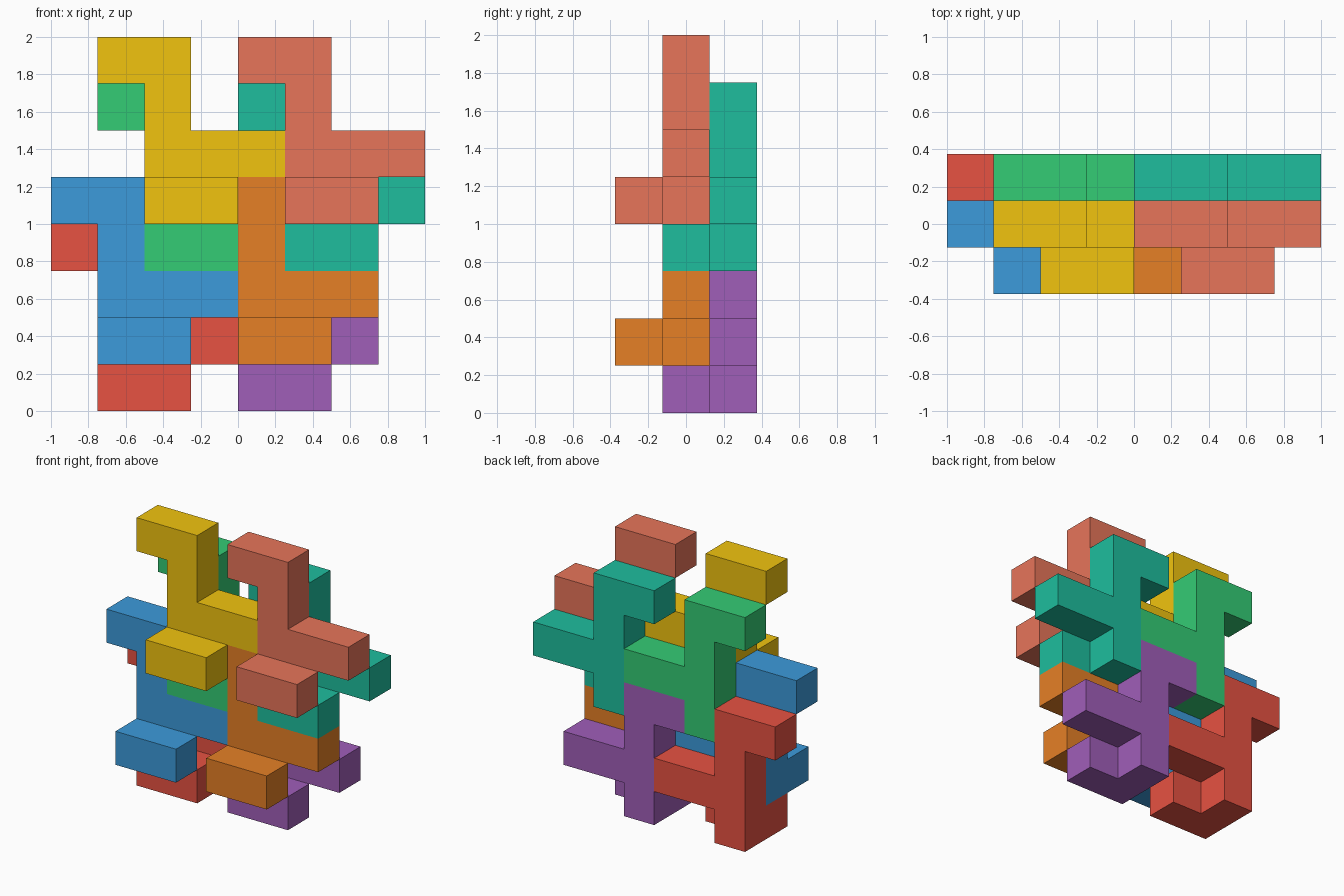
import bpy, bmesh
from mathutils import Color, Vector

if "Cube" in bpy.data.objects:
    bpy.data.objects.remove(bpy.data.objects["Cube"])

U = 0.25  # edge length of one cube cell

# One puzzle piece as (column, layer, row): a flat S-like body plus a two-cell foot one layer forward
BODY = [(0, 3), (1, 3), (1, 2), (1, 1), (2, 1), (3, 1), (1, 0)]
FOOT = [(1, 0), (2, 0)]
CELLS = {(c, 0, r) for c, r in BODY} | {(c, -1, r) for c, r in FOOT}


def piece_mesh(name):
    """Closed skin around the cells, with coplanar squares merged."""
    bm = bmesh.new()
    for cell in CELLS:
        centre = Vector(cell) + Vector((0.5, 0.5, 0.5))
        for axis in range(3):
            for sign in (1, -1):
                n = Vector((0, 0, 0))
                n[axis] = sign
                if tuple(int(c + d) for c, d in zip(cell, n)) in CELLS:
                    continue
                u = Vector((0, 0, 0))
                u[(axis + 1) % 3] = 0.5
                v = n.cross(u)
                mid = centre + n * 0.5
                bm.faces.new([bm.verts.new((mid + a * u + b * v) * U)
                              for a, b in ((-1, -1), (1, -1), (1, 1), (-1, 1))])
    bmesh.ops.remove_doubles(bm, verts=bm.verts[:], dist=0.001)
    bmesh.ops.dissolve_limit(bm, angle_limit=0.01, verts=bm.verts[:], edges=bm.edges[:])
    mesh = bpy.data.meshes.new(name)
    bm.to_mesh(mesh)
    bm.free()
    return mesh


def add_piece(name, column, layer, row, rgb):
    mesh = piece_mesh(name)
    mat = bpy.data.materials.new(name + "_paint")
    linear = Color([c / 255 for c in rgb]).from_srgb_to_scene_linear()
    mat.diffuse_color = (*linear, 1)
    mat.use_nodes = True
    mat.node_tree.nodes["Principled BSDF"].inputs["Base Color"].default_value = mat.diffuse_color
    mesh.materials.append(mat)
    ob = bpy.data.objects.new(name, mesh)
    ob.location = ((column - 4) * U, (layer - 1.5) * U, row * U)
    bpy.context.collection.objects.link(ob)


# Front layer (1) and back layer (2): four interlocking pieces each
PIECES = [
    ("front_piece_yellow", 1, 1, 4, (241, 196, 15)),
    ("front_piece_coral", 4, 1, 4, (231, 117, 90)),
    ("front_piece_blue", 0, 1, 1, (60, 155, 219)),
    ("front_piece_orange", 3, 1, 1, (230, 128, 38)),
    ("back_piece_green", 1, 2, 3, (52, 204, 117)),
    ("back_piece_teal", 4, 2, 3, (30, 190, 158)),
    ("back_piece_red", 0, 2, 0, (231, 82, 66)),
    ("back_piece_purple", 3, 2, 0, (160, 94, 185)),
]
for p in PIECES:
    add_piece(*p)
